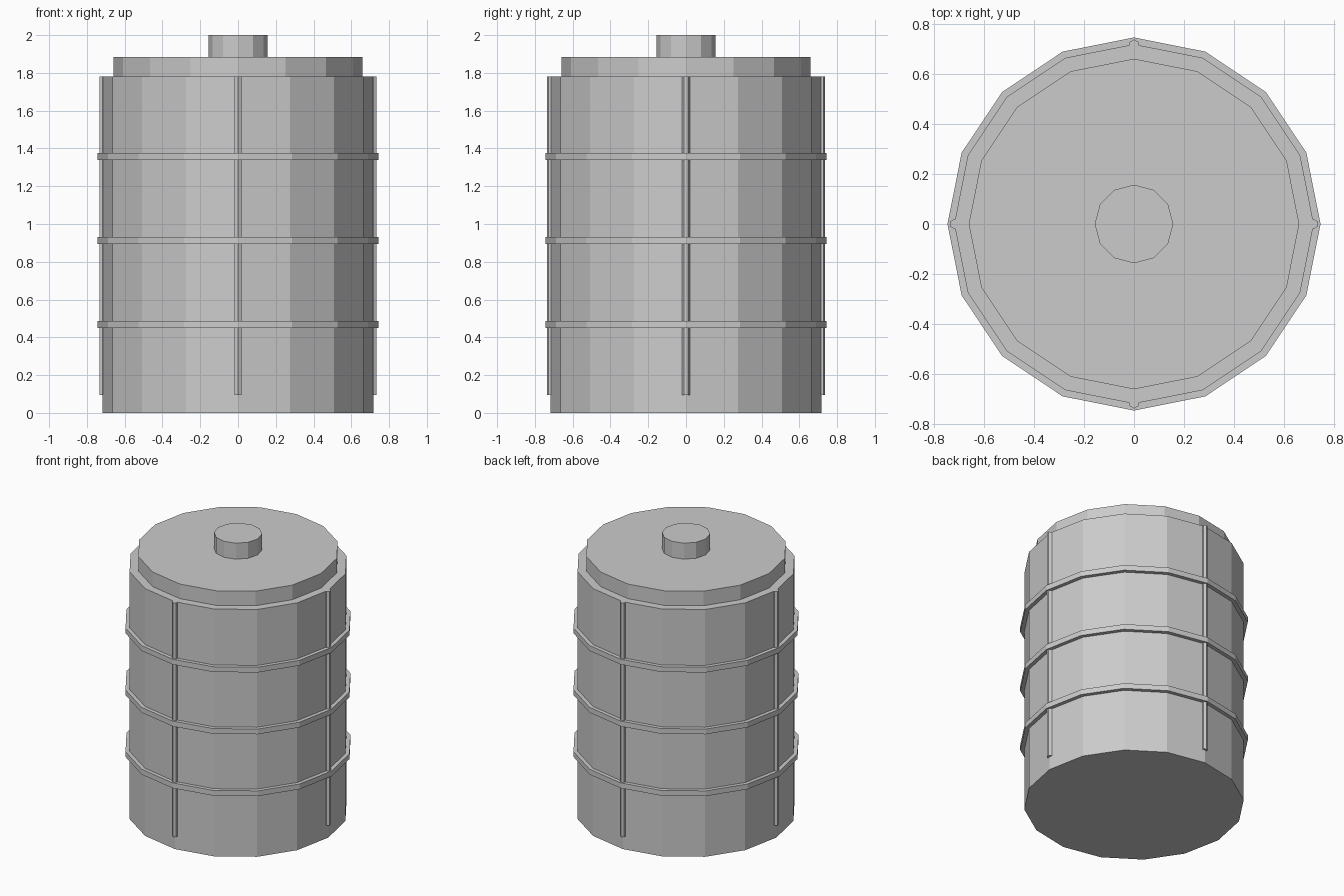
import bpy
from math import radians, cos, sin

if "Cube" in bpy.data.objects:
    bpy.data.objects.remove(bpy.data.objects["Cube"])


def cylinder(name, sides, radius, z0, z1, x=0, y=0):
    bpy.ops.mesh.primitive_cylinder_add(
        vertices=sides, radius=radius, depth=z1 - z0,
        location=(x, y, (z0 + z1) / 2))
    obj = bpy.context.object
    obj.name = name
    return obj


# Main drum, lid and knob
cylinder("drum_body", 16, 0.718, 0.0, 1.78)
cylinder("lid", 16, 0.66, 1.78, 1.885)
cylinder("lid_knob", 12, 0.157, 1.885, 2.0)

# Hoops around the drum
for i, z in enumerate((0.468, 0.913, 1.358)):
    cylinder(f"hoop_{i + 1}", 16, 0.745, z - 0.019, z + 0.019)

# Thin upright rods on the four sides
for i in range(4):
    a = radians(90 * i)
    cylinder(f"upright_rod_{i + 1}", 6, 0.02, 0.095, 1.78,
             0.717 * cos(a), 0.717 * sin(a))
